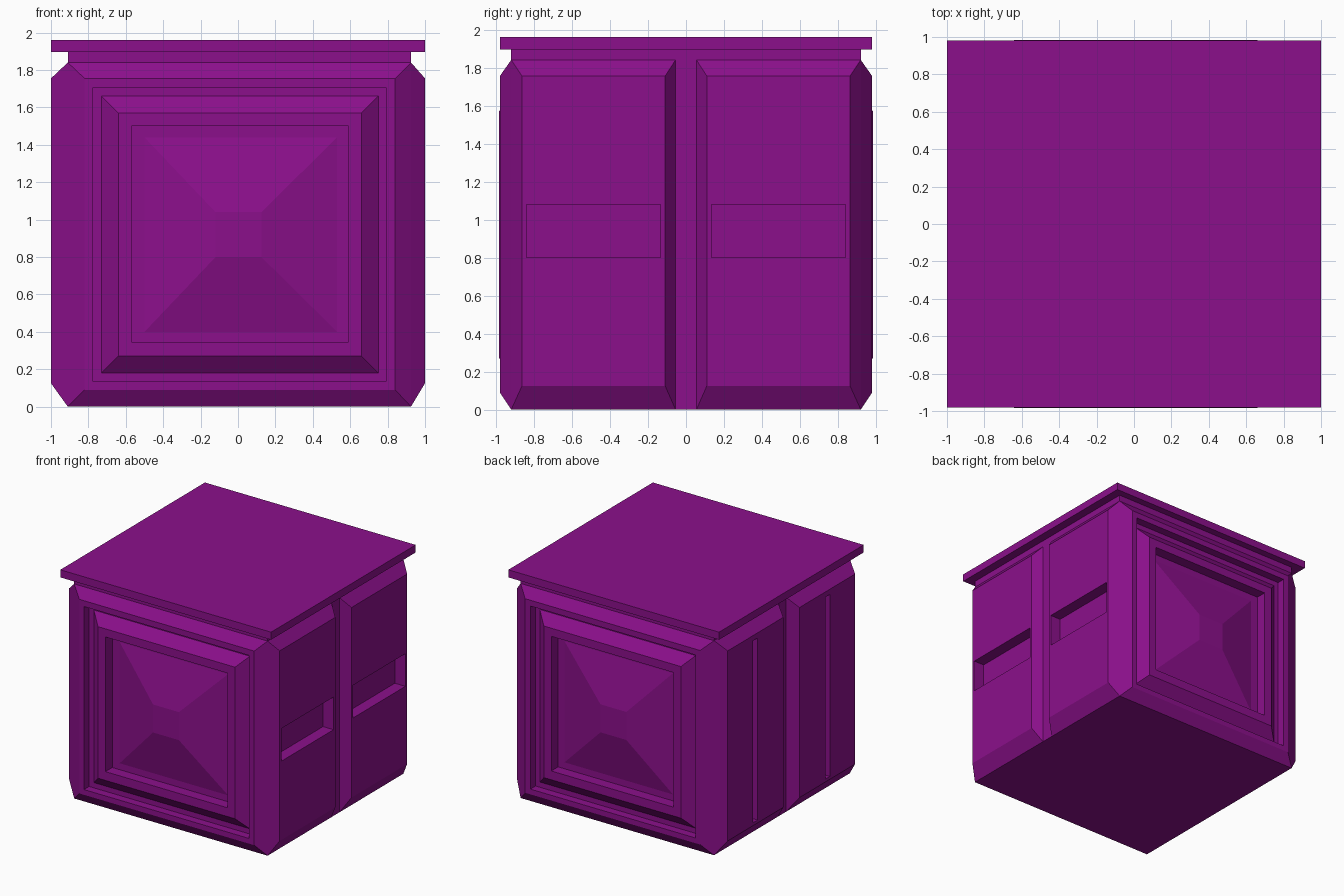
import bpy, bmesh

if "Cube" in bpy.data.objects:
    bpy.data.objects.remove(bpy.data.objects["Cube"])

purple = bpy.data.materials.new("purple_paint")
purple.diffuse_color = (0.26, 0.005, 0.26, 1)
purple.use_nodes = True
purple.node_tree.nodes["Principled BSDF"].inputs["Base Color"].default_value = purple.diffuse_color


def finish(name, bm):
    bmesh.ops.recalc_face_normals(bm, faces=bm.faces[:])
    mesh = bpy.data.meshes.new(name)
    bm.to_mesh(mesh)
    bm.free()
    mesh.materials.append(purple)
    obj = bpy.data.objects.new(name, mesh)
    bpy.context.collection.objects.link(obj)
    return obj


def loft(name, rings, place):
    """Skin nested rectangles (u0, u1, v0, v1, n); place maps (u, v, n) to x, y, z."""
    bm = bmesh.new()
    loops = []
    for u0, u1, v0, v1, n in rings:
        corners = ((u0, v0), (u1, v0), (u1, v1), (u0, v1))
        loops.append([bm.verts.new(place(u, v, n)) for u, v in corners])
    for a, b in zip(loops, loops[1:]):
        for i in range(4):
            j = (i + 1) % 4
            bm.faces.new((a[i], a[j], b[j], b[i]))
    bm.faces.new(loops[0])
    bm.faces.new(loops[-1])
    return finish(name, bm)


def box(name, x0, x1, y0, y1, z0, z1):
    return loft(name, [(x0, x1, y0, y1, z0), (x0, x1, y0, y1, z1)],
                lambda u, v, n: (u, v, n))


# Core, centre posts, neck and top slab
box("core", -0.87, 0.885, -0.87, 0.87, 0, 1.84)
box("centre_post", -0.91, 0.925, -0.055, 0.055, 0, 1.84)
box("neck", -0.91, 0.925, -0.92, 0.92, 1.84, 1.895)
box("top_slab", -1, 1, -0.98, 0.98, 1.895, 1.96)

# Front and back panels: bevelled frame, groove, raised frame, recessed pyramid
frame_rings = [
    (-0.91, 0.925, 0, 1.84, 0.86),
    (-0.91, 0.925, 0, 1.84, 0.92),
    (-0.82, 0.84, 0.09, 1.755, 0.98),
    (-0.775, 0.79, 0.135, 1.705, 0.98),
    (-0.775, 0.79, 0.135, 1.705, 0.91),
    (-0.73, 0.75, 0.18, 1.66, 0.91),
    (-0.64, 0.66, 0.27, 1.57, 0.983),
    (-0.57, 0.59, 0.345, 1.50, 0.983),
    (-0.57, 0.59, 0.345, 1.50, 0.89),
    (-0.50, 0.53, 0.40, 1.44, 0.89),
    (-0.12, 0.125, 0.80, 1.04, 0.98),
]
for name, s in (("front_panel", -1), ("back_panel", 1)):
    loft(name, frame_rings, lambda u, v, n, s=s: (u, s * n, v))


# Side doors: bevelled slabs, each with a rectangular recess
def door_rings(base, recess):
    return [
        (0.055, 0.92, 0, 1.84, 0.87),
        (0.055, 0.92, 0, 1.84, base),
        (0.11, 0.863, 0.125, 1.755, 1.0),
        (*recess, 1.0),
        (*recess, 0.90),
    ]


sides = (
    ("right", 1, door_rings(0.925, (0.133, 0.84, 0.80, 1.08))),   # wide handle slots
    ("left", -1, door_rings(0.91, (0.46, 0.52, 0.15, 1.71))),     # tall narrow grooves
)
for side, sx, rings in sides:
    for end, sy in (("front", -1), ("back", 1)):
        loft(f"{side}_door_{end}", rings,
             lambda u, v, n, sx=sx, sy=sy: (sx * n, sy * u, v))
